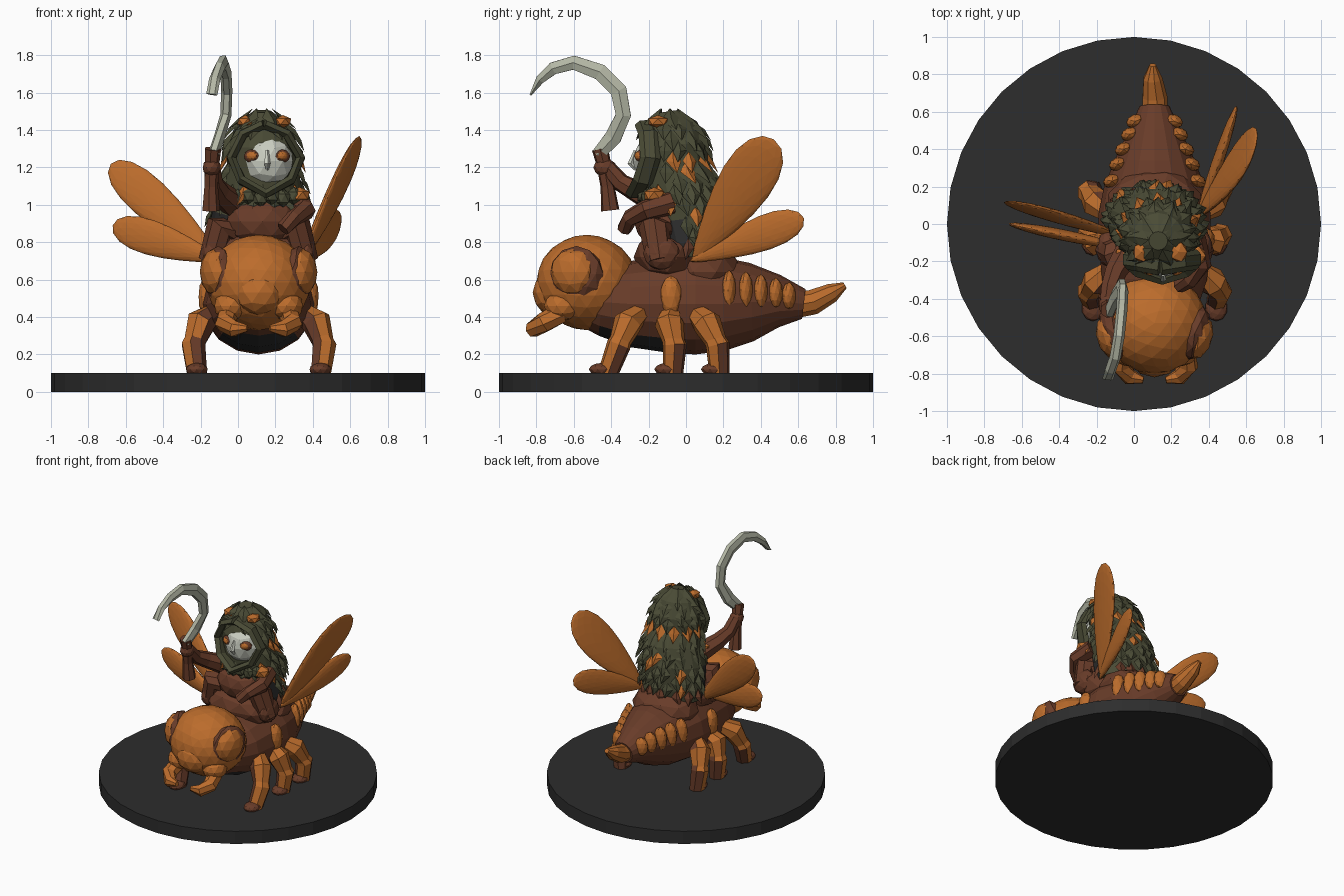
import bpy, bmesh, math, random
from mathutils import Vector, Matrix

random.seed(4)
if "Cube" in bpy.data.objects:
    bpy.data.objects.remove(bpy.data.objects["Cube"], do_unlink=True)


def material(name, r, g, b):
    m = bpy.data.materials.new(name)
    m.use_nodes = True
    m.diffuse_color = (r, g, b, 1)
    node = next(n for n in m.node_tree.nodes if n.type == 'BSDF_PRINCIPLED')
    node.inputs["Base Color"].default_value = (r, g, b, 1)
    node.inputs["Roughness"].default_value = 0.8
    return m


ORANGE = material("orange", 0.5, 0.15, 0.025)
BROWN = material("brown", 0.14, 0.045, 0.022)
GREEN = material("leaf green", 0.068, 0.07, 0.036)
BLACK = material("black", 0.026, 0.026, 0.026)
STEEL = material("steel", 0.46, 0.48, 0.38)
BONE = material("mask white", 0.6, 0.62, 0.54)
CX = 0.11  # centre line of the mount


def make(name, bm, mats, rule=None):
    bm.normal_update()
    if rule:
        for f in bm.faces:
            f.material_index = rule(f.calc_center_median(), f.normal)
    me = bpy.data.meshes.new(name)
    bm.to_mesh(me)
    bm.free()
    for m in mats:
        me.materials.append(m)
    ob = bpy.data.objects.new(name, me)
    bpy.context.collection.objects.link(ob)
    return ob


def blob(name, loc, radii, mat, turn=0, detail=2):
    bm = bmesh.new()
    mtx = Matrix.Translation(loc) @ Matrix.Rotation(turn, 4, 'Z') @ Matrix.Diagonal((*radii, 1))
    bmesh.ops.create_icosphere(bm, subdivisions=detail, radius=1, matrix=mtx)
    return make(name, bm, [mat])


def tube(name, pts, radii, mats, sides=8, side=(1, 0, 0), rule=None):
    """Loft elliptical rings along a path."""
    bm = bmesh.new()
    pts = [Vector(p) for p in pts]
    rings = []
    for i, p in enumerate(pts):
        t = (pts[min(i + 1, len(pts) - 1)] - pts[max(i - 1, 0)]).normalized()
        x = Vector(side)
        x = (x - t * x.dot(t)).normalized()
        y = t.cross(x)
        r = radii[i] if isinstance(radii[i], tuple) else (radii[i], radii[i])
        angles = [math.tau * k / sides for k in range(sides)]
        rings.append([bm.verts.new(p + x * r[0] * math.cos(a) + y * r[1] * math.sin(a)) for a in angles])
    for a, b in zip(rings, rings[1:]):
        for k in range(sides):
            n = (k + 1) % sides
            bm.faces.new((a[k], a[n], b[n], b[k]))
    bm.faces.new(rings[0][::-1])
    bm.faces.new(rings[-1])
    return make(name, bm, mats, rule)


def sample(rows, t):
    """Linear lookup in a profile keyed by its first value."""
    for a, b in zip(rows, rows[1:]):
        if t <= b[0]:
            f = max(0, (t - a[0]) / (b[0] - a[0]))
            return [u + (v - u) * f for u, v in zip(a[1:], b[1:])]
    return rows[-1][1:]


def wing(name, root, tip, across, half_width):
    bm = bmesh.new()
    bmesh.ops.create_icosphere(bm, subdivisions=3, radius=1)
    root, tip = Vector(root), Vector(tip)
    d = (tip - root) / 2
    w = Vector(across)
    w = (w - d.normalized() * w.dot(d.normalized())).normalized()
    n = d.normalized().cross(w)
    for v in bm.verts:
        u, s, h = v.co
        v.co = (root + tip) / 2 + d * u + w * s * half_width * (0.65 + 0.35 * u) + n * h * 0.03
    return make(name, bm, [ORANGE])


# Round base
bm = bmesh.new()
bmesh.ops.create_cone(bm, cap_ends=True, segments=32, radius1=1, radius2=1, depth=0.1,
                      matrix=Matrix.Translation((0, 0, 0.05)))
make("base", bm, [BLACK])

# Mount body: y, centre z, half width, half height
BODY = [(-0.6, 0.5, 0.12, 0.12), (-0.45, 0.48, 0.23, 0.18), (-0.3, 0.47, 0.28, 0.23),
        (-0.1, 0.47, 0.3, 0.26), (0.05, 0.47, 0.3, 0.27), (0.2, 0.47, 0.27, 0.25),
        (0.35, 0.48, 0.21, 0.21), (0.5, 0.485, 0.14, 0.14), (0.63, 0.47, 0.08, 0.08)]
tube("mount_body", [(CX, y, z) for y, z, _, _ in BODY], [r[2:] for r in BODY], [BROWN, BLACK], 16,
     rule=lambda c, n: int(c.z < 0.32 and c.y < -0.15))
tube("stinger", [(CX, 0.57, 0.46), (CX, 0.68, 0.48), (0.1, 0.78, 0.53), (0.1, 0.85, 0.57)],
     [0.07, 0.068, 0.052, 0.018], [ORANGE], 9)

# Raised side patches along the abdomen and thorax
for s in (-1, 1):
    for i, y in enumerate((-0.08, 0.23, 0.32, 0.4, 0.48, 0.55)):
        z, rx, rz = sample(BODY, y)
        a = 0.15 if i == 0 else 0.3
        blob(f"body_patch_{i}_{s}", (CX + s * rx * 0.92 * math.cos(a), y, z + rz * math.sin(a)),
             (0.05, 0.06 if i == 0 else 0.036, 0.04 + rz * 0.28), ORANGE, -s * 0.35 * (i > 0))

# Mount head, eyes, snout and jaws
blob("mount_head", (CX, -0.53, 0.585), (0.28, 0.27, 0.255), ORANGE, detail=3)
blob("snout", (CX, -0.72, 0.53), (0.13, 0.1, 0.12), ORANGE)
for s in (-1, 1):
    blob(f"eye_rim_{s}", (CX + s * 0.215, -0.585, 0.63), (0.075, 0.15, 0.15), BROWN, -s * 0.3)
    blob(f"mount_eye_{s}", (CX + s * 0.235, -0.605, 0.64), (0.075, 0.122, 0.125), ORANGE, -s * 0.3)
    blob(f"cheek_{s}", (CX + s * 0.15, -0.66, 0.46), (0.09, 0.1, 0.08), ORANGE)
    tube(f"jaw_{s}", [(CX + s * 0.16, -0.67, 0.42), (CX + s * 0.18, -0.76, 0.37),
                      (CX + s * 0.13, -0.82, 0.335), (CX + s * 0.06, -0.835, 0.34)],
         [0.055, 0.055, 0.045, 0.018], [ORANGE], 7, side=(0, 0, 1))

# Six jointed legs, brown on the inner faces
LEGS = {"front": (-0.24, -0.31, -0.36, -0.42), "middle": (-0.08, -0.09, -0.06, -0.07),
        "rear": (0.05, 0.11, 0.17, 0.18)}
for s in (-1, 1):
    def inner(c, n):
        return int(n.x * s < -0.2 or (c.z < 0.2 and n.y > 0.3))
    for label, ys in LEGS.items():
        xs = [CX + s * o for o in (0.23, 0.31, 0.35, 0.33)]
        p = list(zip(xs, ys, (0.43, 0.37, 0.25, 0.09)))
        tube(f"{label}_thigh_{s}", p[:3], [0.05, 0.08, 0.055], [ORANGE, BROWN], 7, rule=inner)
        tube(f"{label}_shin_{s}", p[1:], [0.04, 0.066, 0.055], [ORANGE, BROWN], 7, rule=inner)
        blob(f"{label}_foot_{s}", (xs[3], ys[3] - 0.03, 0.12), (0.06, 0.07, 0.035), BROWN)

# Two wings on each side
wing("left_upper_wing", (0.34, 0.04, 0.7), (0.66, 0.47, 1.35), (0.05, 0.83, -0.55), 0.2)
wing("left_lower_wing", (0.34, 0.02, 0.7), (0.55, 0.63, 0.93), (0, -0.3, 1), 0.13)
wing("right_upper_wing", (-0.08, -0.06, 0.68), (-0.68, 0.12, 1.22), (0.65, 0, 0.75), 0.15)
wing("right_lower_wing", (-0.08, -0.12, 0.7), (-0.67, 0.0, 0.89), (-0.1, 0, 1), 0.13)

# Saddle and rider's lower body
blob("saddle", (CX, -0.1, 0.72), (0.3, 0.18, 0.15), BROWN)
blob("saddle_back", (CX, 0.1, 0.64), (0.26, 0.2, 0.15), BROWN)
blob("torso", (0.13, -0.13, 0.91), (0.2, 0.15, 0.14), BROWN)
for s in (-1, 1):
    tube(f"rider_thigh_{s}", [(CX + s * 0.1, -0.1, 0.85), (CX + s * 0.21, -0.17, 0.87),
                              (CX + s * 0.25, -0.14, 0.7)], [0.08, 0.085, 0.07], [BROWN], 8, side=(0, 1, 0))
    blob(f"boot_{s}", (CX + s * 0.25, -0.13, 0.74), (0.06, 0.1, 0.09), BROWN)
    blob(f"shoulder_patch_{s}", (0.14 + s * 0.19, -0.17, 1.05), (0.06, 0.06, 0.045), ORANGE, detail=1)

# Arms
tube("left_arm", [(0.32, -0.08, 1.01), (0.36, -0.22, 0.97), (0.3, -0.3, 0.93), (0.24, -0.33, 0.87)],
     [0.065, 0.055, 0.045, 0.04], [BROWN], 7)
tube("right_arm", [(-0.02, -0.13, 1.0), (-0.1, -0.26, 1.07), (-0.13, -0.35, 1.12), (-0.14, -0.42, 1.2)],
     [0.075, 0.06, 0.05, 0.045], [BROWN], 7)
blob("right_hand", (-0.14, -0.435, 1.2), (0.05, 0.06, 0.05), BROWN)

# Sickle
tube("sickle_handle", [(-0.145, -0.405, 0.97), (-0.145, -0.42, 1.1), (-0.14, -0.44, 1.22),
                       (-0.135, -0.46, 1.3)], [0.05, 0.038, 0.04, 0.045], [BROWN], 7)
BLADE = [(-0.13, -0.47, 1.27), (-0.1, -0.39, 1.36), (-0.065, -0.335, 1.48), (-0.06, -0.36, 1.61),
         (-0.065, -0.46, 1.71), (-0.08, -0.6, 1.76), (-0.1, -0.71, 1.73), (-0.125, -0.78, 1.67),
         (-0.14, -0.83, 1.59)]
tube("sickle_blade", BLADE, [(0.03, w) for w in (0.04, 0.052, 0.047, 0.052, 0.05, 0.043, 0.038, 0.027, 0.006)],
     [STEEL], 6)

# Cloak: z, centre y, half width, half depth
CLOAK = [(0.72, 0.02, 0.24, 0.16), (0.8, 0.02, 0.25, 0.18), (0.95, 0.0, 0.24, 0.21),
         (1.08, -0.02, 0.22, 0.21), (1.2, -0.06, 0.19, 0.18), (1.32, -0.07, 0.19, 0.18),
         (1.43, -0.08, 0.14, 0.14), (1.5, -0.09, 0.05, 0.05)]


def cloak_x(z):
    return 0.1 if z < 1 else 0.13


tube("cloak", [(cloak_x(z), y, z) for z, y, _, _ in CLOAK], [r[2:] for r in CLOAK], [GREEN, BLACK], 16,
     rule=lambda c, n: int(c.z < 0.97 and n.y < -0.1))

# Overlapping leaves on the cloak, leaving the face and lap open
bm = bmesh.new()
for row in range(13):
    z = 0.77 + row * 0.058
    cy, rx, ry = sample(CLOAK, z)
    count = max(5, round(rx * 62))
    for k in range(count):
        a = math.tau * (k + 0.5 * (row % 2) + random.uniform(-0.15, 0.15)) / count
        front = -math.sin(a)
        if (front > 0.45 and 1.06 < z < 1.4) or (front > 0.15 and z < 0.98):
            continue

        def at(da, dz, out):
            y0, x, y = sample(CLOAK, z + dz)
            return bm.verts.new((cloak_x(z) + (x + out) * math.cos(a + da),
                                 y0 + (y + out) * math.sin(a + da), z + dz))
        w = 0.042 / rx
        top, low = at(0, 0.05, 0.0), at(random.uniform(-0.1, 0.1), -0.065, 0.035)
        lft, rgt, mid = at(-w, 0, 0.006), at(w, 0, 0.006), at(0, -0.005, 0.03)
        band = 1.22 < z < 1.28 and front < 0.3
        tint = 1 if band or random.random() < 0.07 else 2 if z < 0.8 else 0
        for p, q in ((top, lft), (lft, low), (low, rgt), (rgt, top)):
            bm.faces.new((p, q, mid)).material_index = tint
make("cloak_leaves", bm, [GREEN, ORANGE, BROWN])

# Hood opening and crown patches
RIM = [(0.14, -0.22, 1.43), (0.03, -0.2, 1.38), (-0.035, -0.19, 1.25), (0.02, -0.23, 1.13), (0.15, -0.27, 1.06),
       (0.28, -0.23, 1.13), (0.335, -0.19, 1.25), (0.26, -0.2, 1.38)]
tube("hood_rim", RIM + RIM[:1], [(0.055, 0.028)] * 9, [GREEN], 6, side=(0, 1, 0))
for x in (0.04, 0.24):
    blob("hood_patch", (x, -0.15, 1.445), (0.05, 0.06, 0.035), ORANGE, detail=1)

# Masked face with eyes and nose ridge
blob("face", (0.155, -0.14, 1.235), (0.145, 0.145, 0.155), BONE)
tube("nose", [(0.155, -0.27, 1.29), (0.155, -0.295, 1.22), (0.155, -0.27, 1.19)], [0.01, 0.018, 0.01], [BONE], 5)
for s in (-1, 1):
    blob(f"eye_socket_{s}", (0.155 + s * 0.082, -0.24, 1.26), (0.046, 0.025, 0.036), BROWN, s * 0.5)
    blob(f"eye_{s}", (0.155 + s * 0.082, -0.254, 1.262), (0.032, 0.018, 0.024), ORANGE, s * 0.5)

# Collar leaves under the chin
for i in range(6):
    x = 0.0 + i * 0.06
    blob("collar_leaf", (x, -0.24 + abs(i - 2.5) * 0.02, 1.035 + 0.012 * (i % 2)), (0.045, 0.035, 0.05),
         GREEN, detail=1)
